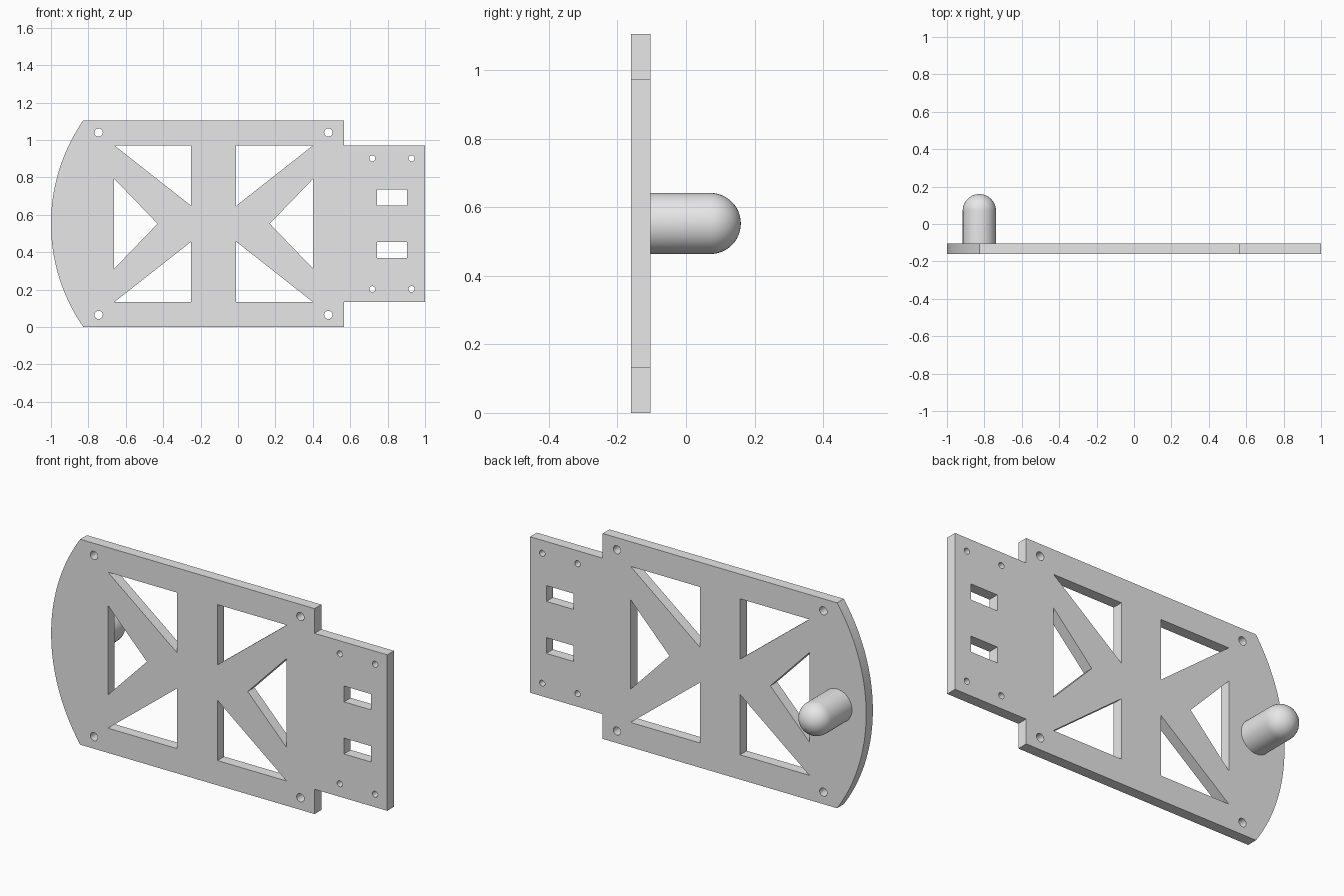
import bpy, bmesh, math
from mathutils import Matrix

if "Cube" in bpy.data.objects:
    bpy.data.objects.remove(bpy.data.objects["Cube"])

grey = bpy.data.materials.new("light grey")
grey.diffuse_color = (0.8, 0.8, 0.8, 1)
grey.use_nodes = True
grey.node_tree.nodes["Principled BSDF"].inputs["Base Color"].default_value = grey.diffuse_color

MID_X, MID_Z = -0.13, 0.5525      # symmetry lines of the cut-outs
Y0, Y1 = -0.16, -0.103            # plate front and back
H = 1.105                         # plate height


def circle(x, z, r, n=32):
    return [(x + r * math.cos(2 * math.pi * i / n),
             z + r * math.sin(2 * math.pi * i / n)) for i in range(n)]


def flip_z(pts):
    return [(x, 2 * MID_Z - z) for x, z in pts]


def flip_x(pts):
    return [(2 * MID_X - x, z) for x, z in pts]


# Outline: rounded left end, stepped tab on the right
sag, half = 0.173, H / 2
R = (half ** 2 + sag ** 2) / (2 * sag)
a = math.asin(half / R)
arc = [(-1 + R - R * math.cos(t), MID_Z + R * math.sin(t))
       for t in (-a + 2 * a * i / 48 for i in range(49))]
outline = arc + [(0.568, H), (0.568, 0.972), (1, 0.972),
                 (1, 0.133), (0.568, 0.133), (0.568, 0)]
loops = [outline]

# Triangular windows
corner = [(-0.662, 0.972), (-0.25, 0.972), (-0.25, 0.648)]
side = [(-0.662, 0.793), (-0.662, 0.312), (-0.43, MID_Z)]
loops += [corner, flip_x(corner), flip_z(corner), flip_x(flip_z(corner)),
          side, flip_x(side)]

# Slots and screw holes
slot = [(0.743, 0.65), (0.903, 0.65), (0.903, 0.735), (0.743, 0.735)]
upper = [slot, circle(-0.745, 1.04, 0.022), circle(0.483, 1.04, 0.022),
         circle(0.718, 0.902, 0.016), circle(0.928, 0.902, 0.016)]
for p in upper:
    loops += [p, flip_z(p)]

# Plate: filled 2D curve, extruded and stood upright
cu = bpy.data.curves.new("plate_profile", 'CURVE')
cu.dimensions = '2D'
cu.fill_mode = 'BOTH'
cu.extrude = (Y1 - Y0) / 2
for pts in loops:
    s = cu.splines.new('POLY')
    s.points.add(len(pts) - 1)
    for p, (x, z) in zip(s.points, pts):
        p.co = (x, z, 0, 1)
    s.use_cyclic_u = True
tmp = bpy.data.objects.new("plate_profile", cu)
bpy.context.collection.objects.link(tmp)
bpy.context.view_layer.update()
dg = bpy.context.evaluated_depsgraph_get()
me = bpy.data.meshes.new_from_object(tmp.evaluated_get(dg))
bpy.data.objects.remove(tmp)


def finish(name, mesh, bm, smooth):
    bmesh.ops.remove_doubles(bm, verts=bm.verts, dist=1e-5)
    bmesh.ops.recalc_face_normals(bm, faces=bm.faces)
    for f in bm.faces:
        f.smooth = smooth
        f.material_index = 0
    bm.to_mesh(mesh)
    bm.free()
    mesh.materials.clear()
    mesh.materials.append(grey)
    ob = bpy.data.objects.new(name, mesh)
    bpy.context.collection.objects.link(ob)
    return ob


bm = bmesh.new()
bm.from_mesh(me)
bm.transform(Matrix.Translation((0, (Y0 + Y1) / 2, 0)) @ Matrix.Rotation(math.pi / 2, 4, 'X'))
finish("mounting_plate", me, bm, False)

# Round-nosed post on the back: spun profile
r, tip = 0.089, 0.16
prof = [(0, Y1), (r, Y1)] + [
    (r * math.cos(math.pi / 2 * i / 12), tip - r + r * math.sin(math.pi / 2 * i / 12))
    for i in range(13)]
bm = bmesh.new()
vs = [bm.verts.new((-0.827 + x, y, MID_Z)) for x, y in prof]
es = [bm.edges.new(e) for e in zip(vs, vs[1:])]
bmesh.ops.spin(bm, geom=vs + es, cent=(-0.827, 0, MID_Z), axis=(0, 1, 0),
               angle=2 * math.pi, steps=48, use_merge=True)
post = finish("rounded_post", bpy.data.meshes.new("rounded_post"), bm, True)
bpy.ops.object.select_all(action='DESELECT')
post.select_set(True)
bpy.context.view_layer.objects.active = post
bpy.ops.object.shade_smooth_by_angle(angle=math.radians(40))
